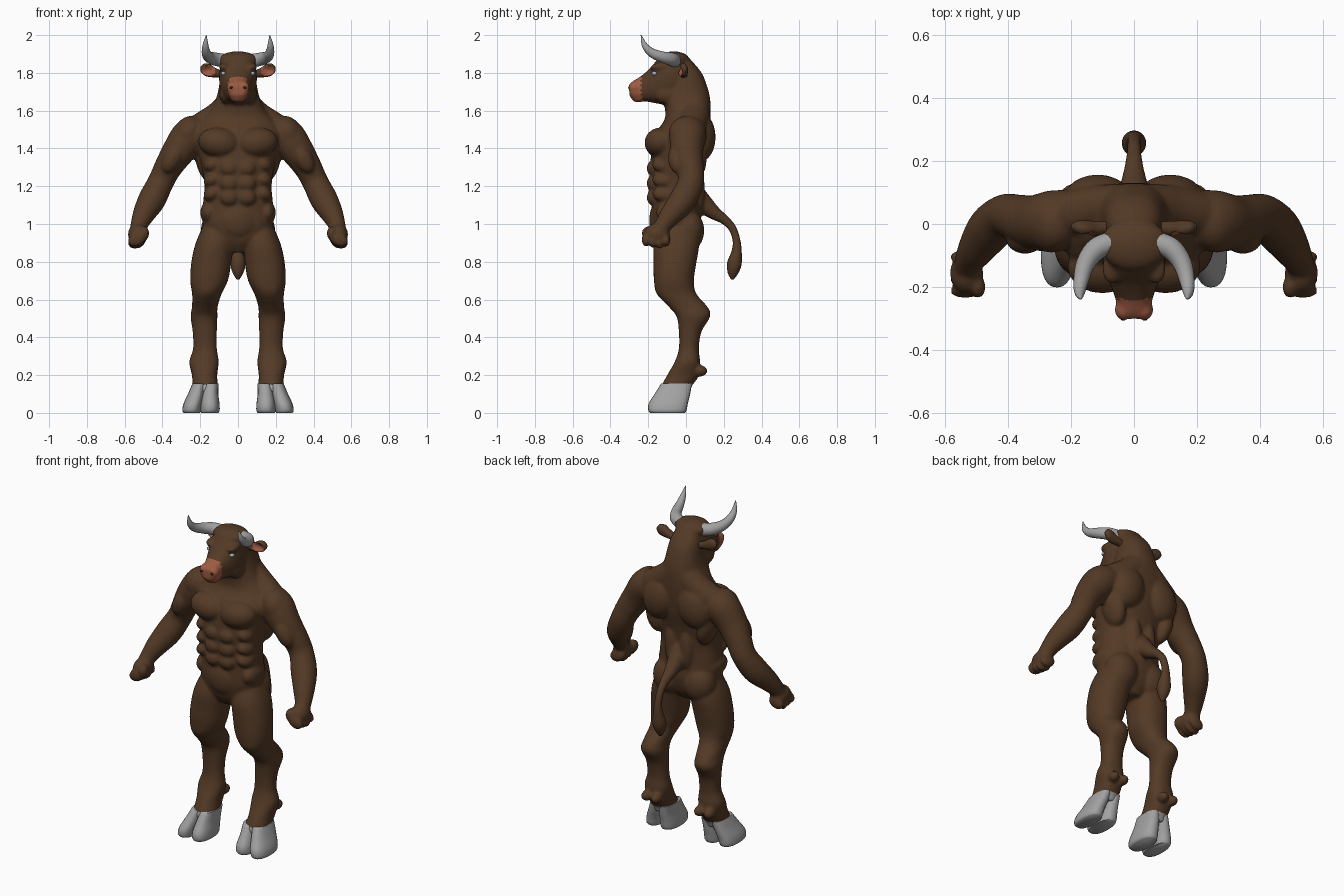
import bpy, bmesh, math
from mathutils import Vector, Matrix


def material(name, rgb):
    m = bpy.data.materials.new(name)
    m.diffuse_color = (*rgb, 1)
    return m


BROWN = material("brown_hide", (0.088, 0.042, 0.019))
GREY = material("grey_horn", (0.36, 0.36, 0.36))
PINK = material("pink_skin", (0.34, 0.105, 0.055))
DARK = material("dark_nostril", (0.02, 0.012, 0.01))
EYE = material("pale_eye", (0.4, 0.45, 0.5))
AXES = {'x': ((0, 1, 0), (0, 0, 1)), 'y': ((1, 0, 0), (0, 0, 1)), 'z': ((1, 0, 0), (0, 1, 0))}


def spline(pts, steps):
    """Catmull-Rom through tuples of any length."""
    out = []
    for i in range(len(pts) - 1):
        a, b, c, d = pts[max(i - 1, 0)], pts[i], pts[i + 1], pts[min(i + 2, len(pts) - 1)]
        for k in range(steps):
            t = k / steps
            out.append([0.5 * (2 * q + (r - p) * t + (2 * p - 5 * q + 4 * r - s) * t * t
                               + (3 * q - p - 3 * r + s) * t ** 3) for p, q, r, s in zip(a, b, c, d)])
    return out + [list(pts[-1])]


def loft(bm, pts, axis=None, sides=(1,), n=24, power=2.0, steps=4):
    """Closed tube; points are (x, y, z, radius a, radius b)."""
    pts = spline([p if len(p) == 5 else (*p, p[3]) for p in pts], steps)
    for s in sides:
        rings, u = [], Vector((0.3, 0.9, 0.2))
        for i, p in enumerate(pts):
            if axis:
                u, v = (Vector(a) for a in AXES[axis])
            else:
                t = (Vector(pts[min(i + 1, len(pts) - 1)][:3]) - Vector(pts[max(i - 1, 0)][:3])).normalized()
                u = (u - t * u.dot(t)).normalized()
                v = t.cross(u)
            ring = []
            for k in range(n):
                a = 2 * math.pi * k / n
                c, d = (math.copysign(abs(f) ** (2 / power), f) for f in (math.cos(a), math.sin(a)))
                co = Vector(p[:3]) + u * c * p[3] + v * d * p[4]
                ring.append(bm.verts.new((co.x * s, co.y, co.z)))
            rings.append(ring)
        for r, q in zip(rings, rings[1:]):
            for k in range(n):
                bm.faces.new((r[k], r[(k + 1) % n], q[(k + 1) % n], q[k]))
        bm.faces.new(rings[0])
        bm.faces.new(rings[-1])


def ball(bm, c, r, sides=(1, -1), tilt=0):
    for s in sides:
        m = (Matrix.Translation((c[0] * s, c[1], c[2])) @ Matrix.Rotation(tilt * s, 4, 'Y')
             @ Matrix.Diagonal((*r, 1)))
        bmesh.ops.create_uvsphere(bm, u_segments=20, v_segments=12, radius=1, matrix=m)


def finish(bm, name, mats, rule=None, voxel=0):
    bmesh.ops.recalc_face_normals(bm, faces=bm.faces)
    me = bpy.data.meshes.new(name)
    bm.to_mesh(me)
    bm.free()
    ob = bpy.data.objects.new(name, me)
    bpy.context.collection.objects.link(ob)
    if voxel:
        r = ob.modifiers.new("fuse", 'REMESH')
        r.mode, r.voxel_size = 'VOXEL', voxel
        sm = ob.modifiers.new("soften", 'SMOOTH')
        sm.factor, sm.iterations = 0.5, 5
        dg = bpy.context.evaluated_depsgraph_get()
        me = bpy.data.meshes.new_from_object(ob.evaluated_get(dg))
        ob.modifiers.clear()
        ob.data = me
        me.name = name
    me.materials.clear()
    for m in mats:
        me.materials.append(m)
    for p in me.polygons:
        p.material_index = rule(p.center, p.normal) if rule else 0
    bpy.ops.object.select_all(action='DESELECT')
    ob.select_set(True)
    bpy.context.view_layer.objects.active = ob
    bpy.ops.object.shade_smooth_by_angle(angle=math.radians(60))
    return ob


BOTH = (1, -1)
bm = bmesh.new()

# trunk and neck: (z, front y, back y, half width)
trunk = [(.85, -.12, .02, .06), (.91, -.16, .06, .14), (1.0, -.18, .08, .187), (1.1, -.18, .075, .186),
         (1.2, -.185, .075, .178), (1.3, -.19, .09, .192), (1.4, -.18, .115, .215), (1.48, -.16, .125, .235),
         (1.55, -.115, .13, .195), (1.6, -.11, .13, .15), (1.66, -.12, .128, .118), (1.72, -.11, .115, .102),
         (1.8, -.1, .083, .09), (1.87, -.09, .025, .07)]
loft(bm, [(0, (f + b) / 2, z, w, (b - f) / 2) for z, f, b, w in trunk], 'z', n=36, power=2.3)

# torso muscles
ball(bm, (.1, -.135, 1.43), (.112, .085, .08), tilt=-.15)
for i, z in enumerate((1.295, 1.215, 1.14)):
    ball(bm, (.046, -.172, z), (.05, .036, .043))
    ball(bm, (.135, -.115, z + .02), (.05, .065, .04), tilt=.5)
ball(bm, (0, -.145, 1.02), (.1, .05, .1), (1,))
ball(bm, (.155, -.07, 1.06), (.045, .09, .06))
ball(bm, (.115, .08, 1.46), (.105, .077, .13), tilt=-.3)
ball(bm, (.17, .03, 1.34), (.055, .08, .12), tilt=.2)
ball(bm, (.05, .055, 1.18), (.045, .045, .14))
ball(bm, (.1, .012, .965), (.098, .085, .11))
loft(bm, [(0, .04, 1.66, .085), (.1, .045, 1.57, .08), (.2, .03, 1.51, .075), (.25, .02, 1.48, .06)], sides=BOTH)

# legs: (z, centre x, front y, back y, half width)
leg = [(.99, .105, -.14, .05, .08), (.9, .124, -.17, .07, .1), (.8, .141, -.172, .056, .106),
       (.7, .153, -.17, .042, .1), (.63, .165, -.155, .055, .078), (.56, .176, -.09, .115, .068),
       (.51, .18, -.05, .128, .071), (.43, .176, -.038, .082, .064), (.34, .175, -.038, .068, .063),
       (.27, .18, -.06, .075, .078), (.2, .177, -.1, .07, .067), (.14, .174, -.13, .03, .067),
       (.11, .174, -.13, .02, .06)]
loft(bm, [(x, (f + b) / 2, z, w, (b - f) / 2) for z, x, f, b, w in leg], 'z', BOTH, 28, 2.2)
for x in (.145, .21):
    ball(bm, (x, .075, .222), (.03, .038, .03))
ball(bm, (.175, -.09, .67), (.06, .075, .08))

# arms and fists
loft(bm, [(.2, .02, 1.49, .09), (.255, .01, 1.465, .097), (.315, .005, 1.385, .087), (.37, .02, 1.3, .074),
          (.41, .025, 1.22, .069), (.455, -.015, 1.13, .073), (.497, -.075, 1.055, .06),
          (.523, -.12, .995, .046), (.53, -.15, .95, .045)], sides=BOTH)
ball(bm, (.262, .005, 1.48), (.078, .097, .097), tilt=-.5)
ball(bm, (.345, -.045, 1.35), (.05, .05, .09), tilt=-.5)
ball(bm, (.53, -.155, .945), (.053, .068, .058))
for i in range(4):
    ball(bm, (.535, -.212 + i * .036, .918 - .006 * (i % 3)), (.05, .022, .036), tilt=.4)
ball(bm, (.495, -.2, .95), (.025, .035, .038))

# head: (y, bottom z, top z, half width)
head = [(.03, 1.72, 1.86, .07), (-.05, 1.66, 1.905, .094), (-.11, 1.635, 1.9, .1), (-.15, 1.637, 1.872, .092),
        (-.19, 1.645, 1.825, .076), (-.24, 1.652, 1.782, .058), (-.28, 1.66, 1.757, .055), (-.3, 1.68, 1.74, .038)]
loft(bm, [(0, y, (a + b) / 2, w, (b - a) / 2) for y, a, b, w in head], 'y', n=28, power=2.4)
ball(bm, (0, -.065, 1.868), (.108, .085, .046), (1,))
ball(bm, (.07, -.14, 1.828), (.032, .05, .022), tilt=-.3)
ball(bm, (.033, -.272, 1.722), (.028, .034, .034))
ball(bm, (0, -.252, 1.664), (.044, .036, .02), (1,))
ball(bm, (.06, -.1, 1.69), (.04, .07, .055))

# tail with tuft
loft(bm, [(0, .04, 1.16, .06), (0, .1, 1.1, .05), (0, .155, 1.055, .036), (0, .205, 1.022, .026),
          (0, .247, .975, .022), (0, .268, .91, .022), (0, .268, .85, .029), (0, .256, .79, .04),
          (0, .248, .74, .029), (0, .245, .7, .006)])


def hide_rule(c, n):
    if c.z < .15:
        return 1
    edge = -.238 + .006 * math.sin(c.z * 260) + .25 * max(0, 1.69 - c.z)
    return 2 if c.z > 1.6 and abs(c.x) < .1 and c.y < edge else 0


finish(bm, "body", [BROWN, GREY, PINK], hide_rule, voxel=.0085)

# cloven hooves, two toes per foot: (z, front y, back y, outer x, outer w, inner x, inner w)
bm = bmesh.new()
toe = [(0, -.19, -.005, .245, .044, .15, .046), (.015, -.2, .003, .246, .049, .148, .051),
       (.05, -.197, .01, .239, .049, .148, .05), (.1, -.166, .022, .222, .043, .147, .043),
       (.155, -.132, .032, .205, .037, .142, .039)]
for i in (3, 5):
    loft(bm, [(t[i], (t[1] + t[2]) / 2, t[0], t[i + 1], (t[2] - t[1]) / 2) for t in toe], 'z', BOTH, 24, 2.4)
finish(bm, "hooves", [GREY])

# horns
bm = bmesh.new()
loft(bm, [(.075, -.06, 1.865, .036), (.12, -.08, 1.873, .035), (.153, -.125, 1.884, .03),
          (.168, -.18, 1.906, .024), (.172, -.218, 1.945, .016), (.168, -.238, 2.0, .002)], sides=BOTH, n=20, steps=6)
finish(bm, "horns", [GREY])

# ears, pink on the front
bm = bmesh.new()
loft(bm, [(.075, -.01, 1.79, .018, .018), (.115, -.015, 1.8, .024, .024), (.15, -.016, 1.812, .027, .034),
          (.18, -.012, 1.818, .022, .031), (.198, -.008, 1.82, .008, .012)], 'x', BOTH, 24, steps=5)
for v in bm.verts:  # hollow out the front
    d = math.hypot((abs(v.co.x) - .155) / .038, (v.co.z - 1.812) / .028)
    if v.co.y < -.014 and d < 1:
        v.co.y += .028 * (1 - d * d)
finish(bm, "ears", [BROWN, PINK],
       lambda c, n: int(math.hypot((abs(c.x) - .155) / .036, (c.z - 1.812) / .027) < 1 and n.y < -.2))

# eyes and nostrils
bm = bmesh.new()
ball(bm, (.076, -.166, 1.797), (.014, .016, .011))
finish(bm, "eyes", [EYE])
bm = bmesh.new()
ball(bm, (.034, -.298, 1.722), (.011, .008, .008), tilt=.5)
finish(bm, "nostrils", [DARK])
